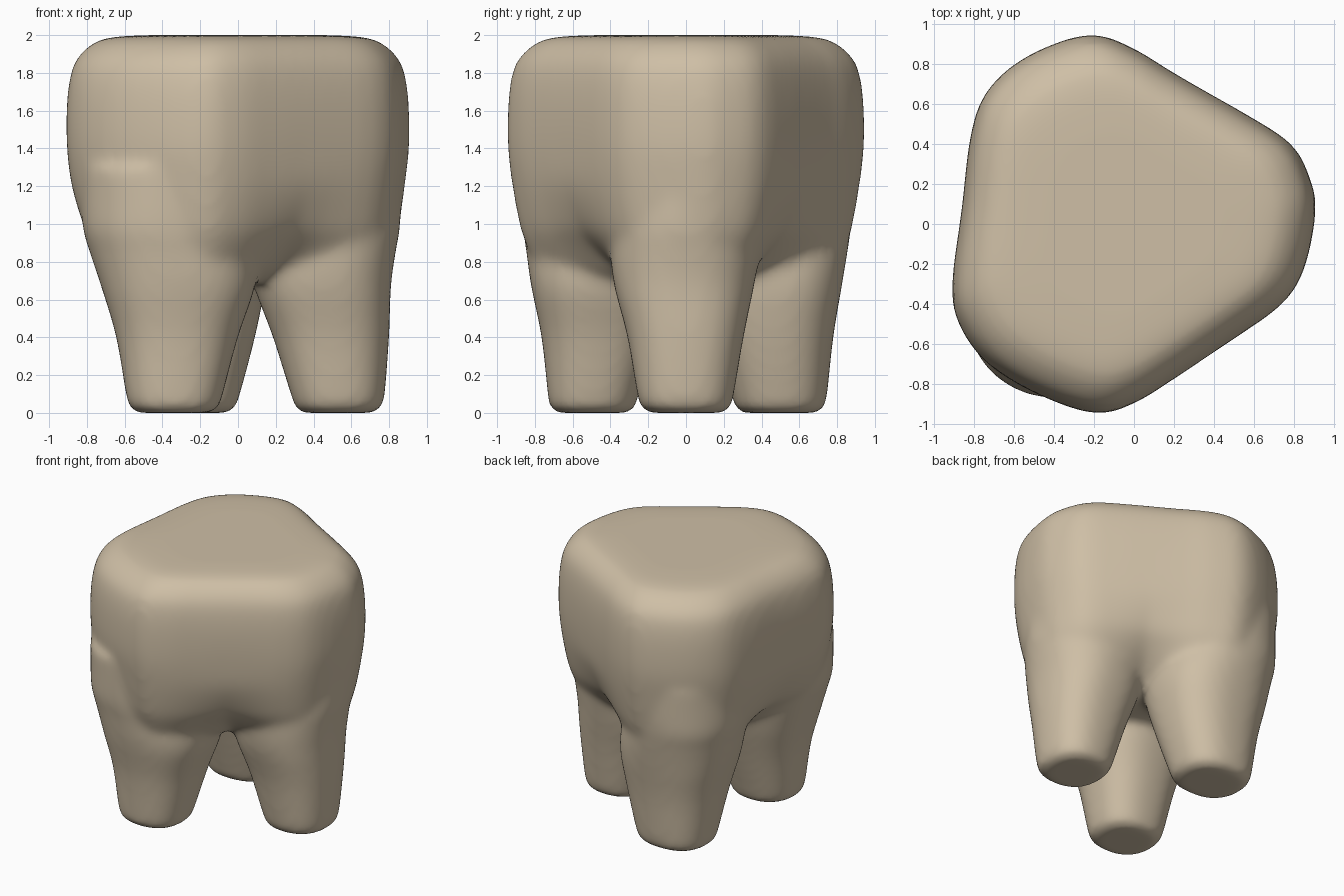
import bpy, bmesh, math

if "Cube" in bpy.data.objects:
    bpy.data.objects.remove(bpy.data.objects["Cube"])

N = 64


def loft(bm, rings):
    """Skin closed rings of N points and cap both ends."""
    vs = [[bm.verts.new(p) for p in r] for r in rings]
    for a, b in zip(vs, vs[1:]):
        for i in range(N):
            j = (i + 1) % N
            bm.faces.new((a[i], a[j], b[j], b[i]))
    bm.faces.new(vs[0][::-1])
    bm.faces.new(vs[-1])


def oval(z, x0, x1, y0, y1):
    """Superellipse ring filling a bounding box, rounder higher up."""
    e = 2.4 - 0.4 * min(1, max(0, (z - 0.6) / 0.5))
    pts = []
    for i in range(N):
        t = 2 * math.pi * i / N
        c, s = math.cos(t), math.sin(t)
        px = math.copysign(abs(c) ** (2 / e), c)
        py = math.copysign(abs(s) ** (2 / e), s)
        pts.append(((x0 + x1) / 2 + px * (x1 - x0) / 2,
                    (y0 + y1) / 2 + py * (y1 - y0) / 2, z))
    return pts


def spline(p, t):
    """Catmull-Rom value between p[1] and p[2]."""
    return [0.5 * (2 * b + (c - a) * t + (2 * a - 5 * b + 4 * c - d) * t ** 2
                   + (3 * b - a - 3 * c + d) * t ** 3)
            for a, b, c, d in zip(*p)]


def resample(pts):
    """N points along a closed outline."""
    n, out = len(pts), []
    for k in range(N):
        f = k * n / N
        i = int(f)
        out.append(spline([pts[(i + d) % n] for d in (-1, 0, 1, 2)], f - i))
    return out


def refine(rows, steps=4):
    """Smoothly insert rows in an open profile table."""
    n, out = len(rows), []
    for i in range(n - 1):
        p = [rows[min(n - 1, max(0, i + d))] for d in (-1, 0, 1, 2)]
        out += [spline(p, s / steps) for s in range(steps)]
    return out + [list(rows[-1])]


bm = bmesh.new()

# Crown: rounded-triangle outline, pinched between the legs lower down
outline = resample([
    (.91, .06), (.885, .22), (.79, .4), (.55, .56), (.2, .76), (0, .88),
    (-.2, .95), (-.42, .895), (-.62, .785), (-.76, .63), (-.825, .42), (-.865, .1),
    (-.915, -.3), (-.88, -.5), (-.745, -.69), (-.5, -.845), (-.2, -.95),
    (0, -.9), (.2, -.78), (.5, -.58), (.745, -.4), (.855, -.22)])
crown = refine([  # z, scale at legs, scale between legs
    (.70, .62, .36), (.74, .80, .46), (.80, .875, .58), (.90, .915, .74),
    (1.0, .94, .85), (1.2, .97, .955), (1.4, .995, .985), (1.6, .995, .99),
    (1.75, .98, .975), (1.85, .95, .945), (1.92, .89, .89),
    (1.97, .81, .81), (1.992, .70, .70), (2.0, .5, .5)], 3)
rings = []
for z, s_leg, s_gap in crown:
    ring = []
    for x, y in outline:
        w = (0.5 + 0.5 * math.cos(3 * math.atan2(y, x))) ** 0.5
        s = s_gap + (s_leg - s_gap) * w
        ring.append((x * s, y * s, z))
    rings.append(ring)
loft(bm, rings)

# Three tapering root legs: z, x0, x1, y0, y1
right_leg = [
    (0, .34, .71, -.19, .19), (.02, .31, .75, -.23, .23),
    (.08, .285, .775, -.255, .25), (.4, .185, .80, -.31, .305),
    (.67, .085, .81, -.38, .36), (.85, .06, .835, -.40, .39),
    (1.0, .05, .86, -.39, .38), (1.3, .05, .87, -.34, .36)]
front_leg = [
    (0, -.53, -.15, -.68, -.31), (.02, -.565, -.11, -.715, -.275),
    (.08, -.59, -.085, -.73, -.255), (.4, -.645, .00, -.765, -.16),
    (.67, -.725, .09, -.82, -.08), (.85, -.785, .09, -.845, -.05),
    (1.0, -.825, .07, -.865, -.05), (1.3, -.83, .04, -.87, -.05)]
back_leg = [
    (0, -.49, -.06, .30, .69), (.02, -.53, -.02, .265, .725),
    (.08, -.55, .005, .245, .745), (.4, -.61, .09, .15, .78),
    (.67, -.68, .14, .07, .825), (.85, -.72, .12, .05, .855),
    (1.0, -.75, .07, .05, .875), (1.3, -.75, .04, .05, .88)]
for leg in (right_leg, front_leg, back_leg):
    loft(bm, [oval(*r) for r in refine(leg)])

me = bpy.data.meshes.new("tooth_stool")
bm.to_mesh(me)
bm.free()
stool = bpy.data.objects.new("tooth_stool", me)
bpy.context.collection.objects.link(stool)

# Warm bone colour
bone = bpy.data.materials.new("bone")
bone.diffuse_color = (0.62, 0.52, 0.38, 1)
bone.use_nodes = True
bone.node_tree.nodes["Principled BSDF"].inputs["Base Color"].default_value = bone.diffuse_color
me.materials.append(bone)

# Fuse the parts into one skin and soften the joins
fuse = stool.modifiers.new("fuse", 'REMESH')
fuse.mode = 'VOXEL'
fuse.voxel_size = 0.025
fuse.use_smooth_shade = True
soften = stool.modifiers.new("soften", 'SMOOTH')
soften.factor = 0.5
soften.iterations = 18
